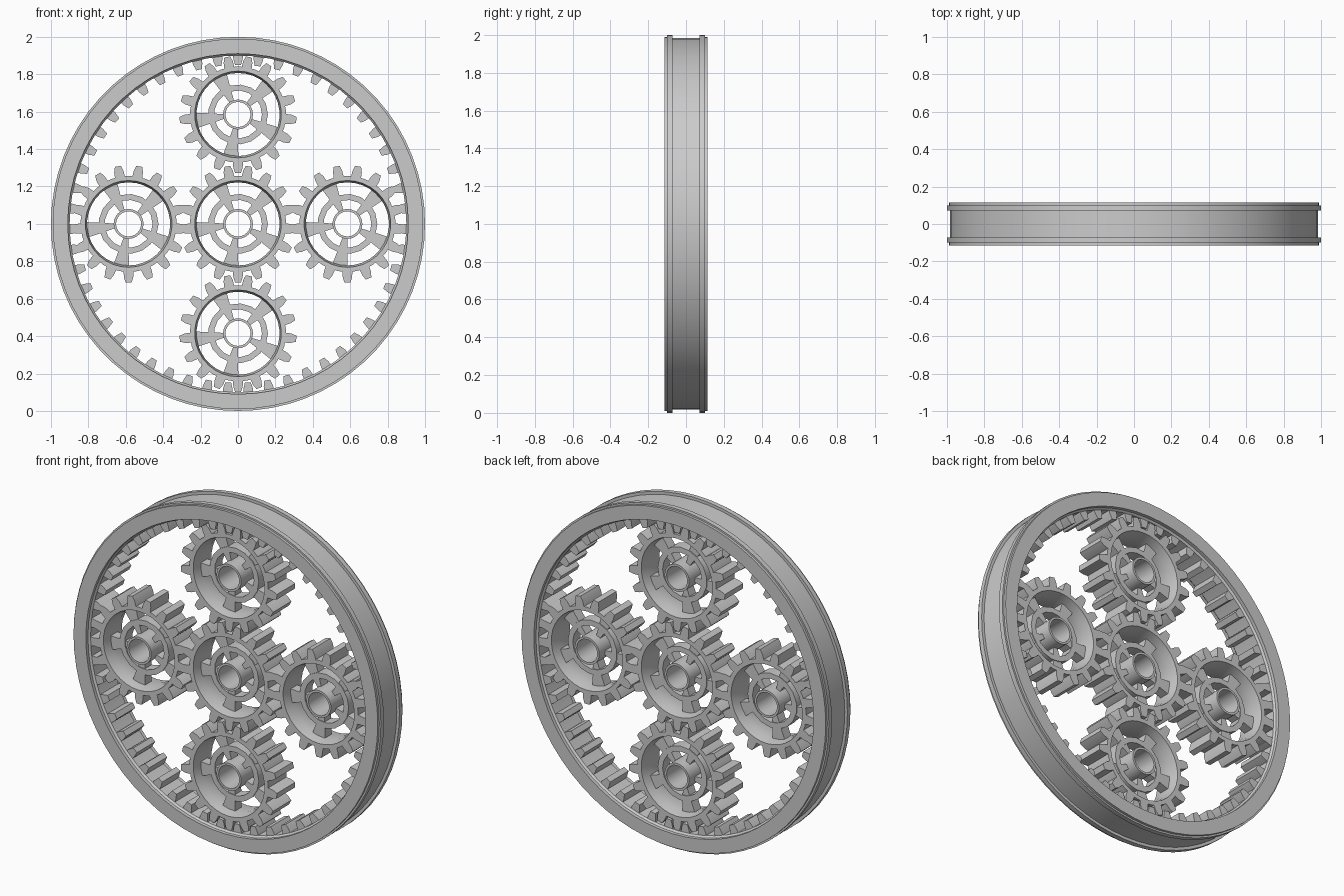
import bpy, bmesh
from math import sin, cos, pi, radians

if "Cube" in bpy.data.objects:
    bpy.data.objects.remove(bpy.data.objects["Cube"])


def polar(r, a, y):
    return (r * cos(a), y, r * sin(a))


def lathe(bm, profile, n, phase=0.0):
    """Revolve a closed (radius, y) profile around the y axis."""
    rings = [[bm.verts.new(polar(r, phase + 2 * pi * i / n, y)) for r, y in profile]
             for i in range(n)]
    m = len(profile)
    for i in range(n):
        a, b = rings[i], rings[(i + 1) % n]
        for j in range(m):
            k = (j + 1) % m
            bm.faces.new((a[j], a[k], b[k], b[j]))


def tube(bm, r_in, r_out, half, n, phase=0.0):
    lathe(bm, [(r_in, -half), (r_out, -half), (r_out, half), (r_in, half)], n, phase)


def radial_prism(bm, outline, angle, half):
    """Extrude a (radial, sideways) outline along y, turned to an angle."""
    c, s = cos(angle), sin(angle)
    pts = [(r * c - t * s, r * s + t * c) for r, t in outline]
    front = [bm.verts.new((x, -half, z)) for x, z in pts]
    back = [bm.verts.new((x, half, z)) for x, z in pts]
    bm.faces.new(front)
    bm.faces.new(back[::-1])
    m = len(pts)
    for j in range(m):
        k = (j + 1) % m
        bm.faces.new((front[j], back[j], back[k], front[k]))


def symmetric(half_outline):
    return half_outline + [(r, -t) for r, t in reversed(half_outline)]


def finish(bm, name):
    bmesh.ops.recalc_face_normals(bm, faces=bm.faces)
    mesh = bpy.data.meshes.new(name)
    bm.to_mesh(mesh)
    bm.free()
    obj = bpy.data.objects.new(name, mesh)
    bpy.context.collection.objects.link(obj)
    bpy.ops.object.select_all(action='DESELECT')
    obj.select_set(True)
    bpy.context.view_layer.objects.active = obj
    bpy.ops.object.shade_smooth_by_angle(angle=radians(25))
    return obj


# Outer ring gear: flanged rim with 51 inward teeth
bm = bmesh.new()
side = [(0.91, -0.115), (0.99, -0.115), (0.99, -0.10), (1.0, -0.10),
        (1.0, -0.072), (0.983, -0.072)]
inner = [(0.91, 0.095), (0.90, 0.085), (0.90, -0.085), (0.91, -0.095)]
lathe(bm, side + [(r, -y) for r, y in reversed(side)] + inner, 68)
ring_tooth = symmetric([(0.908, 0.027), (0.882, 0.025), (0.85, 0.016)])
for i in range(51):
    radial_prism(bm, ring_tooth, pi / 2 + 2 * pi * i / 51, 0.085)
finish(bm, "ring_gear").location.z = 1.0

# Spoked gear with 17 teeth, shared by the sun and planets
bm = bmesh.new()
lathe(bm, [(0.232, -0.085), (0.257, -0.085), (0.257, 0.085), (0.232, 0.085),
           (0.222, 0.03), (0.222, -0.03)], 34, -pi / 2)
tooth = symmetric([(0.25, 0.027), (0.285, 0.025), (0.313, 0.016)])
for i in range(17):
    radial_prism(bm, tooth, -pi / 2 + 2 * pi * i / 17, 0.085)
tube(bm, 0.067, 0.08, 0.085, 24)        # hub
tube(bm, 0.128, 0.16, 0.035, 17)        # middle web ring
spoke = symmetric([(0.076, 0.013), (0.228, 0.042)])
for i in range(5):
    radial_prism(bm, spoke, radians(44 + 72 * i), 0.03)
sun = finish(bm, "sun_gear")
sun.location.z = 1.0

# Four planets around the sun
d = 0.585
for name, x, z in (("planet_left", -d, 0), ("planet_right", d, 0),
                   ("planet_top", 0, d), ("planet_bottom", 0, -d)):
    planet = sun.copy()
    planet.name = name
    planet.location = (x, 0, 1 + z)
    bpy.context.collection.objects.link(planet)
